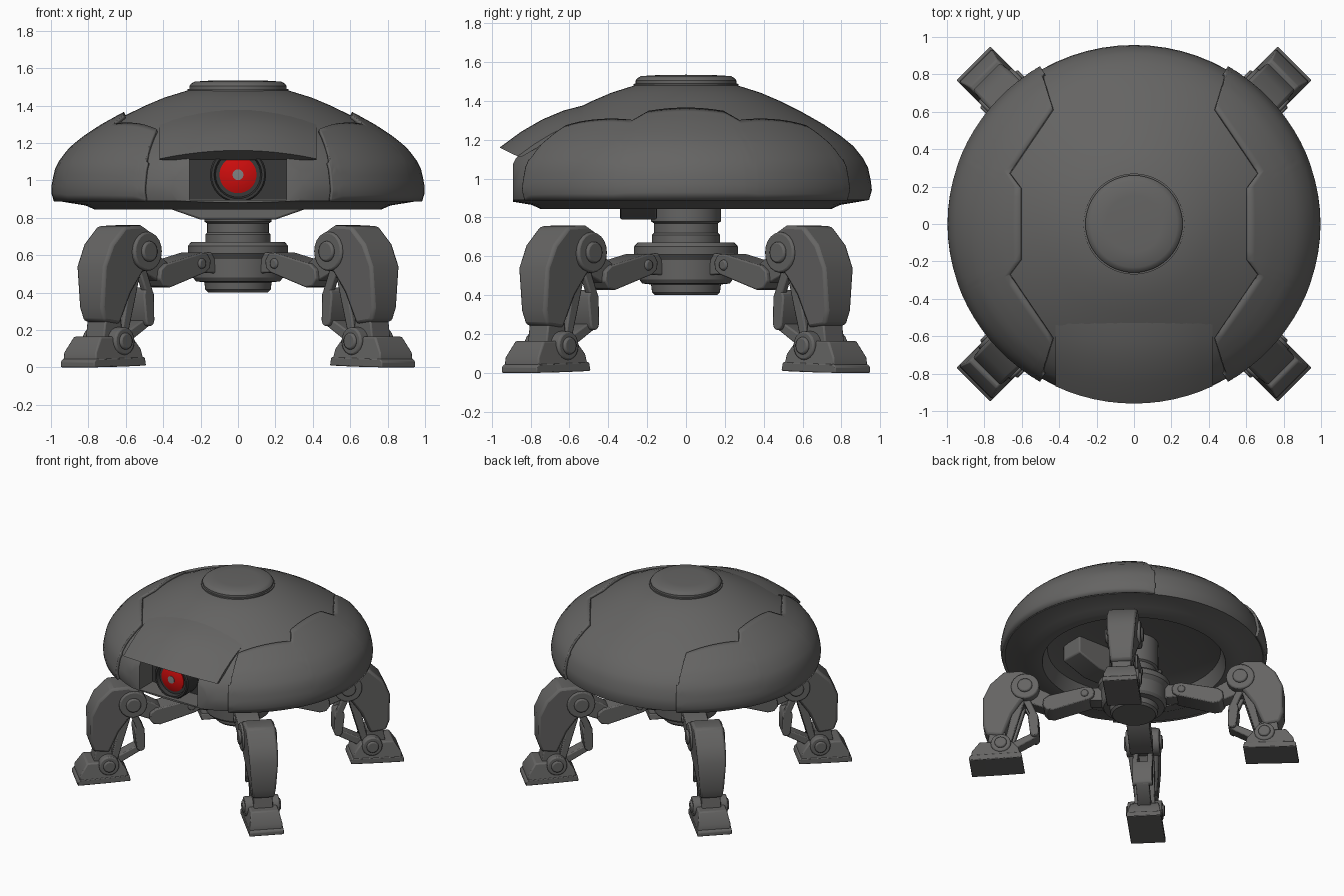
import bpy, bmesh, math
from mathutils import Vector

if "Cube" in bpy.data.objects:
    bpy.data.objects.remove(bpy.data.objects["Cube"])

def material(name, c):
    m = bpy.data.materials.new(name)
    m.diffuse_color = (*c, 1)
    m.use_nodes = True
    m.node_tree.nodes["Principled BSDF"].inputs["Base Color"].default_value = m.diffuse_color
    return m

GREY = material("body grey", (0.13, 0.128, 0.125))
DARK = material("dark grey", (0.04, 0.04, 0.04))
RED = material("eye red", (0.62, 0.004, 0.004))
PALE = material("pupil grey", (0.22, 0.22, 0.22))

def make(name, verts, faces, mat, bevel=0):
    me = bpy.data.meshes.new(name)
    me.from_pydata([tuple(v) for v in verts], [], faces)
    bm = bmesh.new()
    bm.from_mesh(me)
    bmesh.ops.remove_doubles(bm, verts=bm.verts, dist=1e-5)
    bmesh.ops.recalc_face_normals(bm, faces=bm.faces)
    bm.to_mesh(me)
    bm.free()
    me.materials.append(mat)
    ob = bpy.data.objects.new(name, me)
    bpy.context.collection.objects.link(ob)
    if bevel:
        b = ob.modifiers.new("bevel", 'BEVEL')
        b.width, b.segments, b.limit_method, b.angle_limit = bevel, 2, 'ANGLE', 0.6
    return ob

def lathe(name, pts, mat, seg=48, sx=1, sy=1):
    n = len(pts)
    verts = [(r * sx * math.cos(2 * math.pi * i / seg), r * sy * math.sin(2 * math.pi * i / seg), z)
             for i in range(seg) for r, z in pts]
    faces = [(i * n + j, (i + 1) % seg * n + j, (i + 1) % seg * n + j + 1, i * n + j + 1)
             for i in range(seg) for j in range(n - 1)]
    return make(name, verts, faces, mat)

def box(name, lo, hi, mat, bevel=0):
    v = [(x, y, z) for x in (lo[0], hi[0]) for y in (lo[1], hi[1]) for z in (lo[2], hi[2])]
    f = [(0, 1, 3, 2), (4, 6, 7, 5), (0, 4, 5, 1), (2, 3, 7, 6), (0, 2, 6, 4), (1, 5, 7, 3)]
    return make(name, v, f, mat, bevel)

# ---- domed hull: outer profile, then underside ----
SX, SY = 0.98, 0.957
DOME = [(0.985, 0.89), (1, 0.94), (0.995, 0.985), (0.98, 1.055), (0.953, 1.105), (0.9, 1.168), (0.83, 1.222),
        (0.74, 1.28), (0.62, 1.345), (0.5, 1.402), (0.4, 1.443), (0.27, 1.482), (0.12, 1.495), (0, 1.497)]
UNDER = [(0, 1.0), (0.5, 0.99), (0.66, 0.95), (0.70, 0.843), (0.78, 0.843), (0.83, 0.865), (0.985, 0.89)]
hull = lathe("hull_dome", DOME[::-1] + UNDER[::-1], GREY, 72, SX, SY)

def cut(ob, cutter):
    m = ob.modifiers.new("cut", 'BOOLEAN')
    m.operation, m.solver, m.object = 'DIFFERENCE', 'EXACT', cutter
    cutter.hide_render = True
    bpy.context.view_layer.objects.active = ob
    bpy.ops.object.modifier_apply(modifier=m.name)
    bpy.data.objects.remove(cutter)

cut(hull, box("front_cutter", (-0.45, -1.1, 0.8), (0.45, -0.89, 1.13), GREY))
cut(hull, box("recess_cutter", (-0.26, -1.1, 0.895), (0.26, -0.715, 1.13), GREY))

def dome_z(r):
    for (r0, z0), (r1, z1) in zip(DOME[2:], DOME[3:]):
        if r1 <= r <= r0:
            return z0 + (z1 - z0) * (r - r0) / (r1 - r0)
    return 1.0

# ---- side armour panels wrapped over the dome ----
EDGE = [(0.5, 0.84), (0.43, 0.61), (0.66, 0.27), (0.6, 0.19), (0.6, -0.19), (0.66, -0.27), (0.43, -0.61), (0.5, -0.84)]

def panel(name, sign, offset, grow, mat, rows=16):
    verts = []
    count = 0
    for k, (a, b) in enumerate(zip(EDGE, EDGE[1:])):
        for i in range(8 + (k == len(EDGE) - 2)):
            t = i / 8
            x = (a[0] + (b[0] - a[0]) * t - grow) / SX
            y = (a[1] + (b[1] - a[1]) * t) / SY
            re, th = min(math.hypot(x, y), 0.96), math.atan2(y, x)
            outline = [p for p in DOME if p[0] > re + 0.004 or p[1] < 1.07] + [(re, dome_z(re))]
            segs = [math.dist(p, q) for p, q in zip(outline, outline[1:])]
            for j in range(rows):
                s = sum(segs) * j / (rows - 1)
                m = 0
                while m < len(segs) - 1 and s > segs[m]:
                    s -= segs[m]
                    m += 1
                p, q = Vector(outline[m]), Vector(outline[m + 1])
                d = q - p
                c = p + d * (s / max(d.length, 1e-6))
                # smooth outward push, leaning from sideways at the rim to upward
                up = max(0, min(0.85, (1 - c[0]) * 4)) if c[1] > 0.95 else 0
                r, z = c[0] + offset * math.sqrt(1 - up * up), c[1] + offset * up
                verts.append((sign * r * SX * math.cos(th), sign * r * SY * math.sin(th), z))
            count += 1
    faces = [(i * rows + j, (i + 1) * rows + j, (i + 1) * rows + j + 1, i * rows + j + 1)
             for i in range(count - 1) for j in range(rows - 1)]
    ob = make(name, verts, faces, mat)
    s = ob.modifiers.new("thickness", 'SOLIDIFY')
    s.thickness, s.offset = 0.02, 0

for side, sign in (("right", 1), ("left", -1)):
    panel(side + "_panel", sign, 0.01, 0, GREY)

# ---- brow over the eye, a convex loft ----
verts, N = [], 13
for i in range(N):
    x = -0.42 + 0.84 * i / (N - 1)
    k = (x / 0.42) ** 2
    tip = (-0.96 * math.sqrt(1 - (x / SX) ** 2), 1.16 - 0.045 * k)
    back = (-0.52, dome_z(math.hypot(x / SX, 0.52 / SY)) - 0.002)
    mid = [(tip[0] + (back[0] - tip[0]) * t, tip[1] + (back[1] - tip[1]) * t + 0.035 * (1 - 0.4 * k) * 4 * t * (1 - t))
           for t in (0.25, 0.5, 0.75)]
    verts += [(x, *p) for p in (tip, *mid, back, (-0.85, 1.11))]
faces = [(i * 6 + a, i * 6 + 6 + a, i * 6 + 6 + (a + 1) % 6, i * 6 + (a + 1) % 6) for i in range(N - 1) for a in range(6)]
make("eye_brow", verts, faces + [tuple(range(6)), tuple(range(N * 6 - 6, N * 6))], GREY)

# ---- eye in its recess ----
box("recess_back", (-0.258, -0.723, 0.897), (0.258, -0.716, 1.128), DARK)

def eye_part(name, pts, mat):
    ob = lathe(name, pts, mat, 32)
    ob.rotation_euler = (math.pi / 2, 0, 0)
    ob.location = (0, 0, 1.03)

eye_part("eye_housing", [(0.15, 0.72), (0.15, 0.85), (0.142, 0.86), (0.128, 0.86), (0.12, 0.83), (0, 0.83)], DARK)
eye_part("eye_lens", [(0.099, 0.82), (0.099, 0.837), (0.07, 0.848), (0.03, 0.854), (0, 0.855)], RED)
eye_part("eye_pupil", [(0.029, 0.85), (0.029, 0.857), (0, 0.858)], PALE)

# ---- top hatch ----
lathe("hatch_seam", [(0.27, 1.45), (0.27, 1.488), (0.25, 1.49), (0, 1.49)], GREY)
lathe("hatch", [(0.26, 1.46), (0.26, 1.505), (0.25, 1.517), (0.232, 1.528), (0.15, 1.533), (0, 1.535)], GREY)

# ---- underside mount, neck and hub ----
make("under_mount", [(x, y, z) for y in (-0.34, -0.15) for x, z in
     ((-0.4, 1.0), (0.4, 1.0), (0.4, 0.86), (0.2, 0.79), (-0.2, 0.79), (-0.4, 0.86))],
     [tuple(range(6)), tuple(range(6, 12))] + [(i, (i + 1) % 6, (i + 1) % 6 + 6, i + 6) for i in range(6)], GREY, 0.01)
lathe("neck", [(0, 1.0), (0.18, 1.0), (0.18, 0.78), (0.165, 0.77), (0.165, 0.72),
               (0.175, 0.71), (0.175, 0.66), (0, 0.66)], GREY)
lathe("hub", [(0, 0.67), (0.25, 0.67), (0.268, 0.65), (0.268, 0.61), (0.245, 0.58), (0.24, 0.48), (0.225, 0.46),
              (0.18, 0.455), (0.175, 0.415), (0.16, 0.4), (0, 0.4)], GREY)

# ---- four legs, drawn in (distance from centre, height) and turned to each corner ----
def prism(name, pts, w, mat, bevel=0.008, shift=0):
    n = len(pts)
    width = w if callable(w) else (lambda z: w)
    verts = [(d, s * width(z) + shift, z) for s in (-1, 1) for d, z in pts]
    faces = [tuple(range(n)), tuple(range(n, 2 * n))] + [(i, (i + 1) % n, (i + 1) % n + n, i + n) for i in range(n)]
    ob = make("leg_1_" + name, verts, faces, mat, bevel)
    ob.rotation_euler[2] = math.pi / 4
    for k in range(1, 4):
        c = ob.copy()
        c.name = "leg_%d_%s" % (k + 1, name)
        c.rotation_euler[2] = math.pi / 4 + k * math.pi / 2
        bpy.context.collection.objects.link(c)

def disc(name, d, z, r, w, mat=GREY):
    prism(name, [(d + r * math.cos(a * math.pi / 10), z + r * math.sin(a * math.pi / 10)) for a in range(20)], w, mat, 0.01)

def bar(name, p, q, r0, r1, w, mat=GREY, shift=0):
    a = math.atan2(q[1] - p[1], q[0] - p[0])
    pts = [(c[0] + r * math.cos(a + h + k * math.pi / 4), c[1] + r * math.sin(a + h + k * math.pi / 4))
           for c, r, h in ((p, r0, math.pi / 2), (q, r1, -math.pi / 2)) for k in range(5)]
    prism(name, pts, w, mat, 0.008, shift)

prism("armour", [(0.97, 0.23), (1.09, 0.245), (1.115, 0.32), (1.115, 0.54), (1.06, 0.66), (0.96, 0.755), (0.83, 0.76),
                 (0.75, 0.72), (0.73, 0.6), (0.83, 0.5), (0.9, 0.4)],
      lambda z: 0.08 + 0.03 * min(1, max(0, (z - 0.23) / 0.3)), GREY, 0.018)
disc("knee_disc", 0.8, 0.62, 0.105, 0.125)
disc("knee_cap", 0.8, 0.62, 0.055, 0.142)
bar("knee_link", (0.8, 0.6), (0.62, 0.51), 0.075, 0.06, 0.06)
bar("arm", (0.34, 0.56), (0.61, 0.49), 0.055, 0.065, 0.085)
bar("arm_root", (0.18, 0.56), (0.36, 0.56), 0.06, 0.05, 0.06)
disc("arm_bolt", 0.36, 0.555, 0.028, 0.097)
for side, s in (("left", -0.055), ("right", 0.055)):
    bar("rod_" + side, (0.84, 0.53), (0.93, 0.18), 0.035, 0.025, 0.022, GREY, s)
    bar("brace_top_" + side, (0.79, 0.52), (0.735, 0.39), 0.025, 0.025, 0.02, GREY, s)
bar("brace", (0.745, 0.39), (0.735, 0.25), 0.038, 0.032, 0.075)
bar("brace_end", (0.735, 0.24), (0.92, 0.14), 0.025, 0.03, 0.05)
prism("ankle_post", [(0.94, 0.12), (1.09, 0.12), (1.07, 0.26), (0.95, 0.26)], 0.07, GREY)
disc("ankle_disc", 0.98, 0.14, 0.075, 0.128)
disc("ankle_cap", 0.98, 0.14, 0.045, 0.143)
prism("foot", [(0.835, 0.04), (1.2, 0.035), (1.195, 0.08), (1.14, 0.165), (0.9, 0.165), (0.85, 0.1)],
      lambda z: 0.125 - 0.02 * max(0, z - 0.08) / 0.08, GREY, 0.01)
prism("sole", [(0.82, 0.01), (1.0, 0.004), (1.215, 0), (1.215, 0.03), (1.2, 0.045), (0.83, 0.055)], 0.128, GREY, 0.006)

# ---- smooth shading with sharp edges kept ----
for o in bpy.data.objects:
    o.select_set(o.type == 'MESH')
bpy.context.view_layer.objects.active = hull
bpy.ops.object.shade_smooth_by_angle(angle=math.radians(32))
